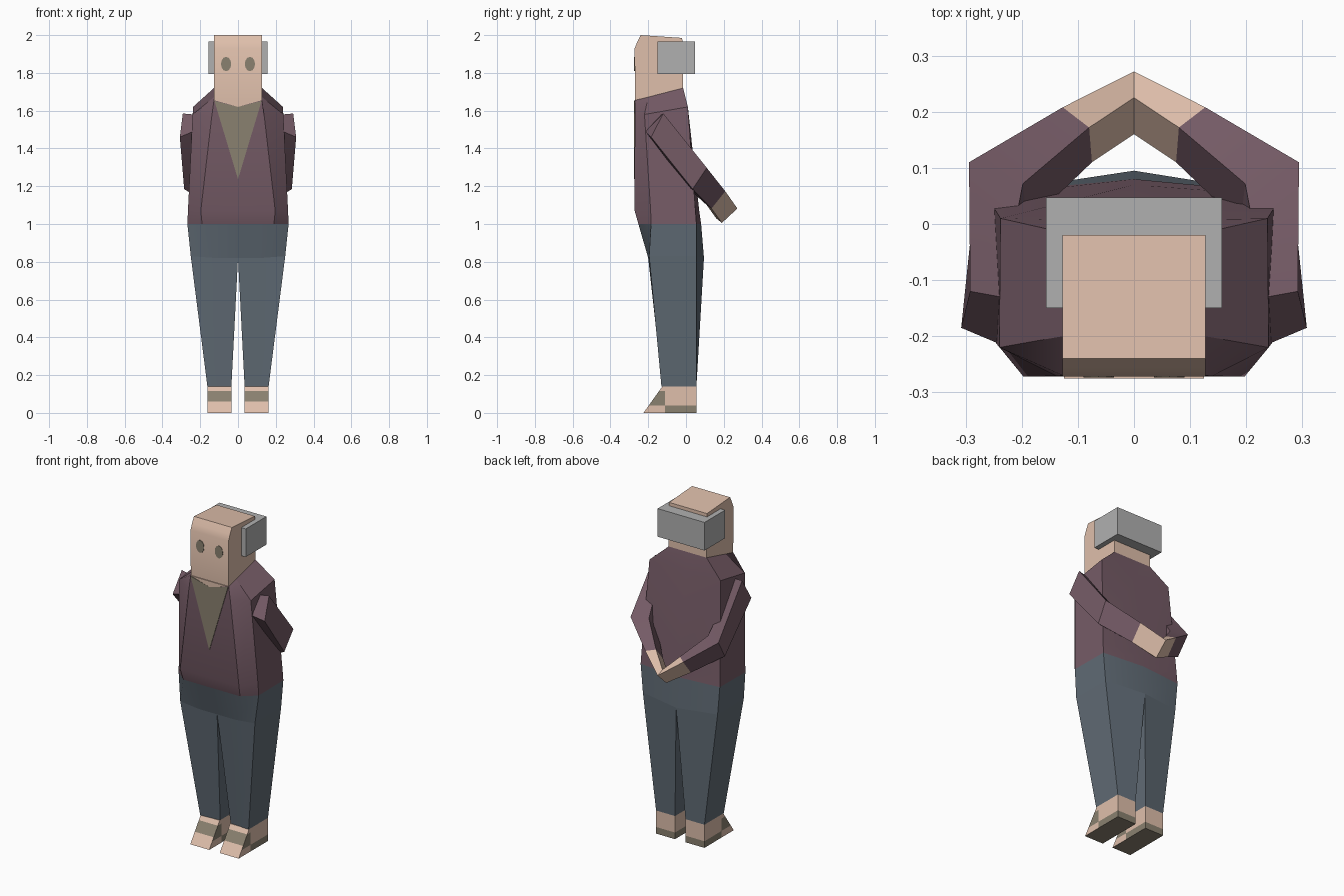
import bpy
import bmesh
import math
from mathutils import Vector

default_cube = bpy.data.objects.get("Cube")
if default_cube:
    bpy.data.objects.remove(default_cube, do_unlink=True)


def to_linear(value):
    c = value / 255
    return c / 12.92 if c <= 0.04045 else ((c + 0.055) / 1.055) ** 2.4


def make_material(name, red, green, blue):
    material = bpy.data.materials.new(name)
    material.use_nodes = True
    colour = (to_linear(red), to_linear(green), to_linear(blue), 1)
    material.diffuse_color = colour
    shader = material.node_tree.nodes["Principled BSDF"]
    shader.inputs["Base Color"].default_value = colour
    shader.inputs["Roughness"].default_value = 0.9
    return material


skin = make_material("skin", 223, 191, 171)
shirt = make_material("plum shirt", 117, 91, 102)
denim = make_material("slate trousers", 97, 108, 118)
olive = make_material("olive brown", 138, 129, 112)
grey = make_material("grey hair", 176, 176, 176)


def mirror_points(points):
    return [(-x, y, z) for x, y, z in points]


def whole_ring(half):
    """Complete a half cross-section that starts and ends on the centre line."""
    return half + mirror_points(half[1:-1])[::-1]


def loft(name, rings, materials, rule=None):
    """Skin a list of equal cross-sections and cap both ends."""
    bm = bmesh.new()
    loops = [[bm.verts.new(p) for p in ring] for ring in rings]
    count = len(loops[0])
    for lower, upper in zip(loops, loops[1:]):
        for i in range(count):
            j = (i + 1) % count
            bm.faces.new((lower[i], lower[j], upper[j], upper[i]))
    bm.faces.new(loops[0])
    bm.faces.new(loops[-1])
    bmesh.ops.recalc_face_normals(bm, faces=bm.faces)
    if rule:
        for face in bm.faces:
            face.material_index = rule(face.calc_center_median(), face.normal)
    mesh = bpy.data.meshes.new(name)
    bm.to_mesh(mesh)
    bm.free()
    obj = bpy.data.objects.new(name, mesh)
    bpy.context.collection.objects.link(obj)
    for material in materials:
        mesh.materials.append(material)
    bpy.ops.object.select_all(action="DESELECT")
    obj.select_set(True)
    bpy.context.view_layer.objects.active = obj
    bpy.ops.object.shade_smooth_by_angle(angle=math.radians(30))
    return obj


def loft_pair(name, rings, materials, rule=None):
    loft("left_" + name, rings, materials, rule)
    loft("right_" + name, [mirror_points(r) for r in rings], materials, rule)


def front_plate(name, outline, material, front):
    """Thin plate on the front, outlined in x and z."""
    loft(name, [[(x, y, z) for x, z in outline] for y in (front, front + 0.006)], [material])


# Head: side profile extruded across the width
profile = [(-0.27, 1.65), (-0.272, 1.93), (-0.258, 1.965), (-0.24, 2.0),
           (-0.02, 1.985), (-0.015, 1.72)]
loft("head", [[(x, y, z) for y, z in profile] for x in (-0.127, 0.127)], [skin])

# Hair band around the back of the head
hair_outline = [(-0.157, -0.15), (0.157, -0.15), (0.157, 0.047), (-0.157, 0.047)]
loft("hair", [[(x, y, z) for x, y in hair_outline] for z in (1.795, 1.965)], [grey])

# Eyes
for side, x in (("left", 0.063), ("right", -0.063)):
    oval = []
    for k in range(12):
        a = math.tau * k / 12
        oval.append((x + 0.027 * math.cos(a), 1.847 + 0.038 * math.sin(a)))
    front_plate(side + "_eye", oval, olive, -0.274)

# Torso, from waistline up to the neck
waist = [(0, -0.252, 1.0), (0.19, -0.252, 1.0), (0.268, -0.185, 1.0),
         (0.265, 0.055, 1.0), (0, 0.08, 1.0)]
belly = [(0, -0.272, 1.07), (0.197, -0.272, 1.07), (0.265, -0.187, 1.07),
         (0.263, 0.05, 1.07), (0, 0.07, 1.07)]
shoulders = [(0, -0.271, 1.57), (0.139, -0.271, 1.57), (0.24, -0.22, 1.58),
             (0.238, 0.01, 1.62), (0, 0.005, 1.6)]
neck = [(0, -0.27, 1.655), (0.127, -0.27, 1.655), (0.127, -0.2, 1.672),
        (0.127, -0.015, 1.72), (0, -0.015, 1.72)]
loft("shirt", [whole_ring(r) for r in (waist, belly, shoulders, neck)], [shirt])

# Open collar with the throat above it
front_plate("collar", [(-0.125, 1.652), (0, 1.62), (0.125, 1.652), (0, 1.237)], olive, -0.275)
front_plate("throat", [(-0.125, 1.655), (0, 1.62), (0.125, 1.655)], skin, -0.275)

# Trousers: hips, then a tapering leg on each side
crotch = [(0, -0.2, 0.82), (0.12, -0.2, 0.82), (0.25, -0.195, 0.83),
          (0.25, 0.055, 0.83), (0, 0.095, 0.82)]
ankle = [(0.035, -0.12, 0.14), (0.1, -0.125, 0.14), (0.162, -0.13, 0.14),
         (0.162, 0.055, 0.14), (0.035, 0.055, 0.14)]
loft("hips", [whole_ring(crotch), whole_ring(waist)], [denim])
loft_pair("trouser_leg", [ankle, crotch], [denim])


# Feet with painted sandal straps and soles
def sandal(center, normal):
    if normal.z < -0.9:
        return 1
    if normal.y < -0.3:
        return int(0.06 < center.z < 0.115)
    if center.y < -0.11:
        return int(0.04 < center.z < 0.115)
    return int(center.z < 0.04)


foot_rings = []
for z in (0, 0.04, 0.06, 0.115, 0.14):
    toe = -0.225 + 0.1 * z / 0.14
    foot_rings.append([(0.035, toe, z), (0.162, toe, z), (0.162, -0.11, z),
                       (0.162, 0.055, z), (0.035, 0.055, z), (0.035, -0.11, z)])
loft_pair("foot", foot_rings, [skin, olive], sandal)

# Arms: outer top, outer bottom, inner bottom, inner top at each joint
arm_top = [(0.292, -0.12, 1.585), (0.308, -0.185, 1.46),
           (0.237, -0.215, 1.49), (0.237, -0.13, 1.58)]
elbow = [(0.294, 0.11, 1.297), (0.285, 0.035, 1.185),
         (0.19, 0.0, 1.2), (0.198, 0.072, 1.3)]
wrist = [(0.127, 0.208, 1.173), (0.127, 0.135, 1.082),
         (0.075, 0.11, 1.1), (0.08, 0.172, 1.18)]
fingers = [(0, 0.272, 1.082), (0, 0.19, 1.006),
           (0, 0.16, 1.03), (0, 0.225, 1.1)]
loft_pair("sleeve", [arm_top, elbow, wrist], [shirt])
loft_pair("hand", [wrist, fingers], [skin])
